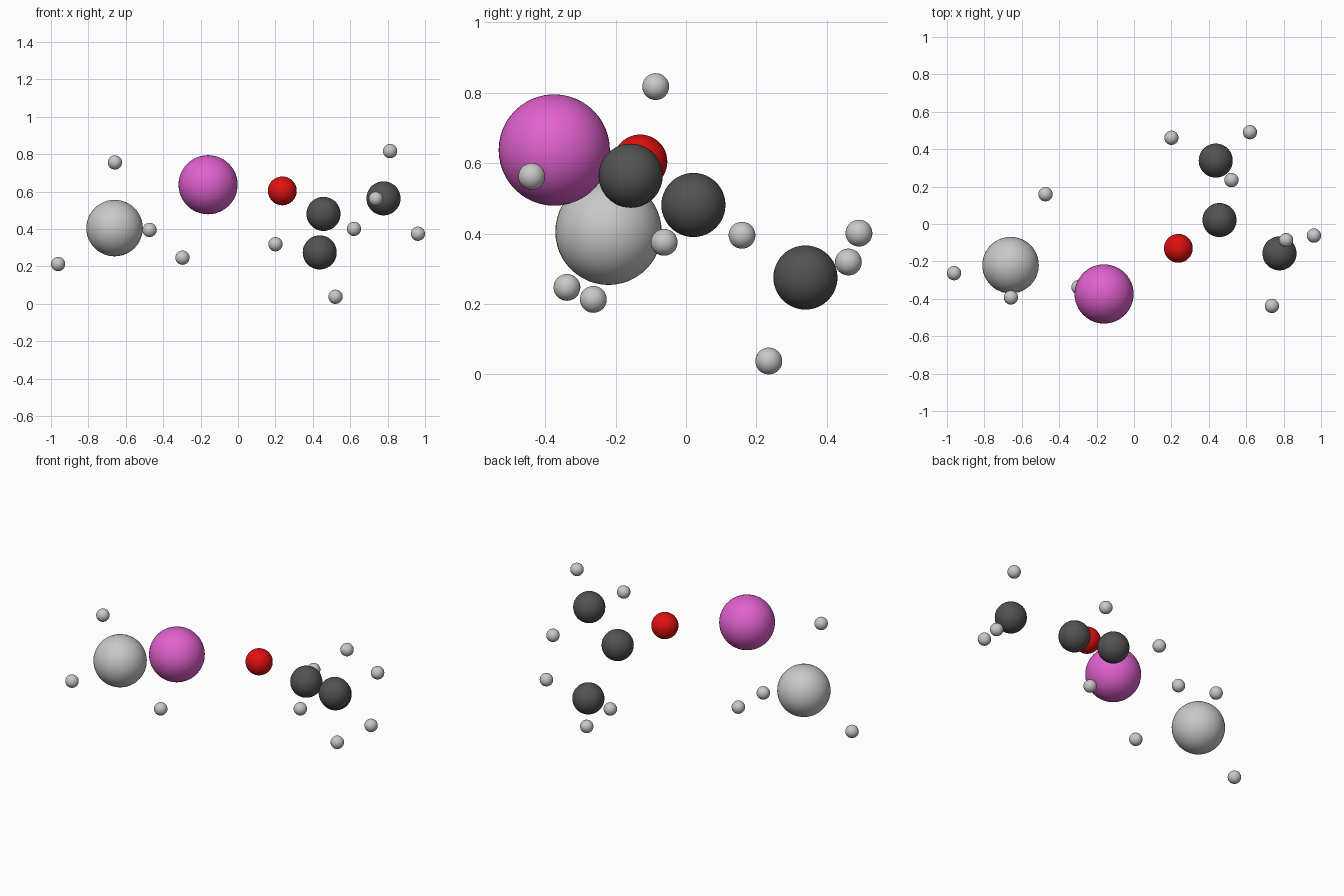
import bpy

cube = bpy.data.objects.get("Cube")
if cube:
    bpy.data.objects.remove(cube, do_unlink=True)


def make_material(name, rgb):
    mat = bpy.data.materials.new(name)
    mat.use_nodes = True
    colour = (*rgb, 1.0)
    mat.diffuse_color = colour
    mat.node_tree.nodes["Principled BSDF"].inputs["Base Color"].default_value = colour
    return mat


light_grey = make_material("light grey", (0.58, 0.58, 0.58))
dark_grey = make_material("dark grey", (0.085, 0.085, 0.085))
red = make_material("red", (0.75, 0.005, 0.005))
magenta = make_material("magenta", (0.75, 0.12, 0.62))


def ball(name, centre, radius, mat):
    bpy.ops.mesh.primitive_uv_sphere_add(
        segments=48, ring_count=24, radius=radius, location=centre)
    obj = bpy.context.object
    obj.name = obj.data.name = name
    obj.data.materials.append(mat)
    bpy.ops.object.shade_smooth()


# Single large balls
ball("large_grey_ball", (-0.66, -0.22, 0.405), 0.151, light_grey)
ball("magenta_ball", (-0.16, -0.374, 0.637), 0.158, magenta)
ball("red_ball", (0.237, -0.13, 0.604), 0.077, red)

# Three dark balls
dark_centres = [(0.457, 0.021, 0.481), (0.437, 0.339, 0.275), (0.778, -0.157, 0.564)]
for i, centre in enumerate(dark_centres, 1):
    ball(f"dark_ball_{i}", centre, 0.091, dark_grey)

# Small balls, grouped around the larger ones they belong to
small_groups = {
    "large_grey": [(-0.658, -0.393, 0.756), (-0.473, 0.159, 0.395),
                   (-0.962, -0.263, 0.213)],
    "magenta": [(-0.297, -0.338, 0.247)],
    "lower_dark": [(0.2, 0.461, 0.319), (0.62, 0.491, 0.401), (0.521, 0.235, 0.038)],
    "outer_dark": [(0.737, -0.438, 0.562), (0.813, -0.086, 0.817),
                   (0.962, -0.062, 0.375)],
}
for group, centres in small_groups.items():
    for i, centre in enumerate(centres, 1):
        ball(f"small_ball_{group}_{i}", centre, 0.038, light_grey)
